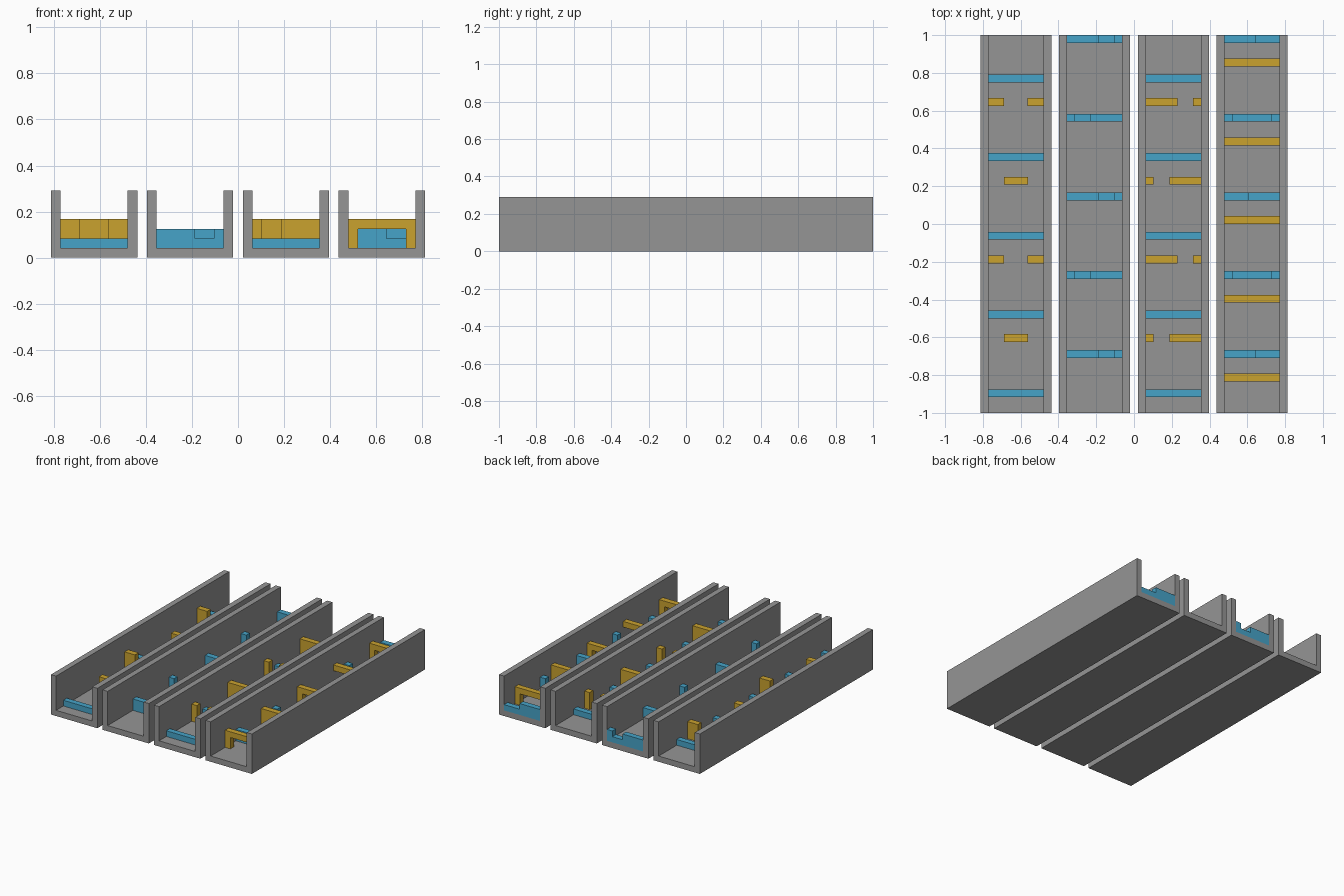
import bpy
import bmesh

cube = bpy.data.objects.get("Cube")
if cube:
    bpy.data.objects.remove(cube, do_unlink=True)

U = 1 / 24            # one grid step
HALF = 24             # half length in steps
INNER = 7             # inside width of a channel in steps


def material(name, rgb):
    m = bpy.data.materials.new(name)
    m.use_nodes = True
    m.diffuse_color = (*rgb, 1)
    m.node_tree.nodes["Principled BSDF"].inputs["Base Color"].default_value = (*rgb, 1)
    return m


grey = material("concrete grey", (0.30, 0.30, 0.30))
blue = material("hurdle blue", (0.061, 0.37, 0.58))
gold = material("barrier gold", (0.59, 0.36, 0.028))


def extrude(name, outline, x, y, depth, mat):
    """Extrude an x-z outline (in steps) along +y from y."""
    bm = bmesh.new()
    face = bm.faces.new([bm.verts.new(((x + px) * U, y * U, pz * U)) for px, pz in outline])
    new = bmesh.ops.extrude_face_region(bm, geom=[face])["geom"]
    verts = [v for v in new if isinstance(v, bmesh.types.BMVert)]
    bmesh.ops.translate(bm, verts=verts, vec=(0, depth * U, 0))
    bmesh.ops.recalc_face_normals(bm, faces=bm.faces)
    mesh = bpy.data.meshes.new(name)
    bm.to_mesh(mesh)
    bm.free()
    mesh.materials.append(mat)
    obj = bpy.data.objects.new(name, mesh)
    bpy.context.collection.objects.link(obj)


def block(a, b, top):
    return [(a, 1), (b, 1), (b, top), (a, top)]


def notched(a, b):
    """Hurdle with a lowered stretch from a to b."""
    pts = [(0, 1), (INNER, 1)]
    pts += [(INNER, 3), (b, 3), (b, 2)] if b < INNER else [(INNER, 2)]
    pts += [(a, 2), (a, 3), (0, 3)] if a > 0 else [(0, 2)]
    return pts


def gate(a, b):
    """Overhead beam with an opening from a to b."""
    pts = [(0, 4), (0, 3)] if a == 0 else [(0, 4), (0, 1), (a, 1), (a, 3)]
    pts += [(INNER, 3)] if b == INNER else [(b, 3), (b, 1), (INNER, 1)]
    return pts + [(INNER, 4)]


# Four U-shaped channels
starts = [-18.5 + 10 * i for i in range(4)]
trough = [(-1, 0), (8, 0), (8, 7), (7, 7), (7, 1), (0, 1), (0, 7), (-1, 7)]
for i, x in enumerate(starts):
    extrude(f"channel_{i + 1}", trough, x, -HALF, 2 * HALF, grey)

# Channels 1 and 3: low hurdles with gapped posts between them
posts = {0: [[(0, 2), (5, 7)], [(2, 5)]],
         2: [[(0, 4), (6, 7)], [(0, 1), (3, 7)]]}
for c, layouts in posts.items():
    for k in range(5):
        extrude("low_hurdle", block(0, INNER, 2), starts[c], 18 - 10 * k, 1, blue)
    for k in range(4):
        for a, b in layouts[k % 2]:
            extrude("post", block(a, b, 4), starts[c], 15 - 10 * k, 1, gold)

# Channels 2 and 4: notched hurdles
notches = {1: [(4, 6), (1, 3), (4, 6), (1, 3), (4, 6)],
           3: [(4, 7), (1, 6), (0, 3), (1, 6), (4, 7)]}
for c, gaps in notches.items():
    for k, (a, b) in enumerate(gaps):
        extrude("notched_hurdle", notched(a, b), starts[c], 23 - 10 * k, 1, blue)

# Channel 4: overhead gates
for k, (a, b) in enumerate([(1, 6), (0, 5), (1, 6), (2, 7), (1, 6)]):
    extrude("overhead_gate", gate(a, b), starts[3], 20 - 10 * k, 1, gold)
